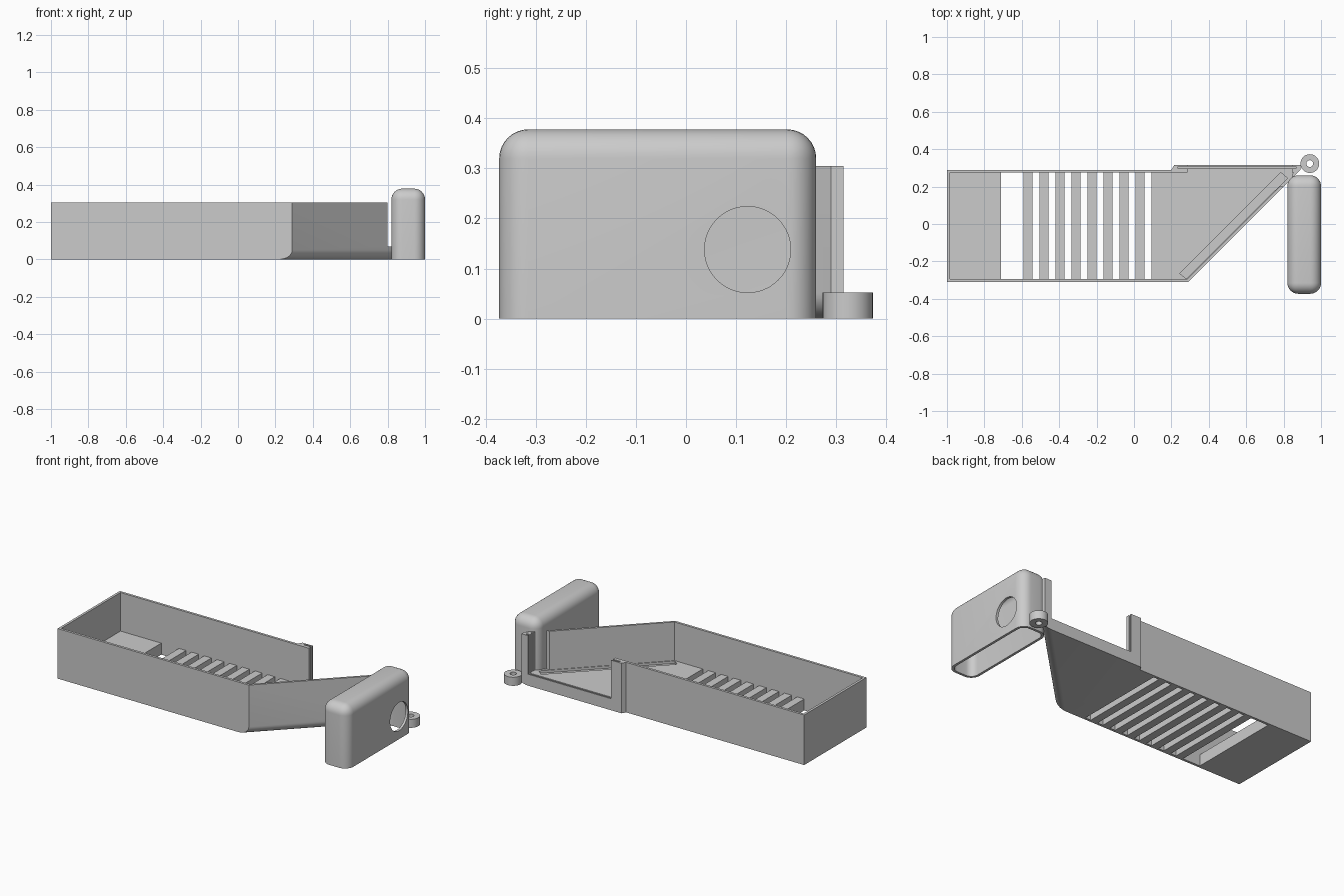
import bpy, bmesh, math
from mathutils import Matrix

if "Cube" in bpy.data.objects:
    bpy.data.objects.remove(bpy.data.objects["Cube"], do_unlink=True)

grey = bpy.data.materials.new("plain_grey")
grey.use_nodes = True
grey.diffuse_color = (0.6, 0.6, 0.6, 1)
grey.node_tree.nodes["Principled BSDF"].inputs["Base Color"].default_value = (0.6, 0.6, 0.6, 1)


def finish(name, bm):
    bmesh.ops.recalc_face_normals(bm, faces=bm.faces)
    mesh = bpy.data.meshes.new(name)
    bm.to_mesh(mesh)
    bm.free()
    mesh.materials.append(grey)
    obj = bpy.data.objects.new(name, mesh)
    bpy.context.collection.objects.link(obj)
    return obj


def prism(name, outline, z0, z1, pick=None, radius=0):
    """Extrude an outline upward, rounding the edges chosen by pick."""
    bm = bmesh.new()
    base = bm.faces.new([bm.verts.new((x, y, z0)) for x, y in outline])
    top = bmesh.ops.extrude_face_region(bm, geom=[base])["geom"]
    bmesh.ops.translate(bm, vec=(0, 0, z1 - z0),
                        verts=[v for v in top if isinstance(v, bmesh.types.BMVert)])
    bmesh.ops.recalc_face_normals(bm, faces=bm.faces)
    if pick:
        edges = [e for e in bm.edges if pick(e.verts[0].co, e.verts[1].co)]
        bmesh.ops.bevel(bm, geom=edges, offset=radius, segments=8,
                        profile=0.5, affect='EDGES')
    return finish(name, bm)


def box(name, x0, x1, y0, y1, z0, z1, pick=None, radius=0):
    return prism(name, [(x0, y0), (x1, y0), (x1, y1), (x0, y1)], z0, z1, pick, radius)


def cylinder(name, centre, radius, depth, along_x=False):
    bm = bmesh.new()
    turn = Matrix.Rotation(math.pi / 2, 4, 'Y') if along_x else Matrix()
    bmesh.ops.create_cone(bm, cap_ends=True, segments=48, radius1=radius, radius2=radius,
                          depth=depth, matrix=Matrix.Translation(centre) @ turn)
    return finish(name, bm)


def cut(target, cutters):
    bpy.context.view_layer.objects.active = target
    for cutter in cutters:
        cutter.hide_render = True
        mod = target.modifiers.new("cut", 'BOOLEAN')
        mod.operation = 'DIFFERENCE'
        mod.solver = 'EXACT'
        mod.object = cutter
        bpy.ops.object.modifier_apply(modifier=mod.name)
        bpy.data.objects.remove(cutter, do_unlink=True)


def smooth(obj):
    bpy.ops.object.select_all(action='DESELECT')
    obj.select_set(True)
    bpy.context.view_layer.objects.active = obj
    bpy.ops.object.shade_smooth_by_angle(angle=math.radians(30))


FLOOR, RIM = 0.07, 0.305
FRONT, BACK = -0.295, 0.275

# Tray body with a slanted end wall, rounded along its lower edge
tray = prism("tray", [(-1, -0.31), (0.29, -0.31), (0.915, 0.315), (0.215, 0.315),
                      (0.2, 0.29), (-1, 0.29)], 0, RIM,
             lambda a, b: max(a.z, b.z) < 0.01 and min(a.x, b.x) > 0.25
             and abs(a.y - b.y) > 0.3, 0.05)
cutters = [
    prism("cavity", [(-0.985, FRONT), (0.285, FRONT), (0.855, BACK), (-0.985, BACK)], FLOOR, 1),
    box("end_trim", 0.89, 1.1, 0.2, 0.4, -0.1, 1),
    box("doorway", 0.285, 0.845, 0.2, 0.4, FLOOR, 1),
    box("door_track", 0.235, 0.867, 0.297, 0.307, 0.055, 1),
    prism("floor_groove", [(0.245, -0.265), (0.28, -0.293), (0.82, 0.245), (0.785, 0.275)],
          0.055, 0.2),
    box("wide_slot", -0.71, -0.591, FRONT, BACK, -0.1, 0.15),
]
# Row of vents between the floor slats
for i in range(8):
    x = -0.543 + 0.0856 * i
    cutters.append(box("vent", x, x + 0.037, FRONT, BACK, -0.1, 0.15))
cut(tray, cutters)
smooth(tray)


# Hollow end cover, open underneath, with a round port on its outer side
def upright_or_top(low):
    return lambda a, b: max(a.z, b.z) > low + 0.05


cover = box("end_cover", 0.82, 1, -0.373, 0.26, 0, 0.378, upright_or_top(0), 0.058)
hollow = box("hollow", 0.835, 0.985, -0.358, 0.245, -0.1, 0.363, upright_or_top(-0.1), 0.043)
port = cylinder("port", (1, 0.123, 0.138), 0.086, 0.1, along_x=True)
cut(cover, [hollow, port])
smooth(cover)

# Small eyelet at the corner
eyelet = cylinder("eyelet", (0.94, 0.323, 0.026), 0.05, 0.052)
cut(eyelet, [cylinder("eyelet_hole", (0.94, 0.323, 0.026), 0.018, 0.2)])
smooth(eyelet)
